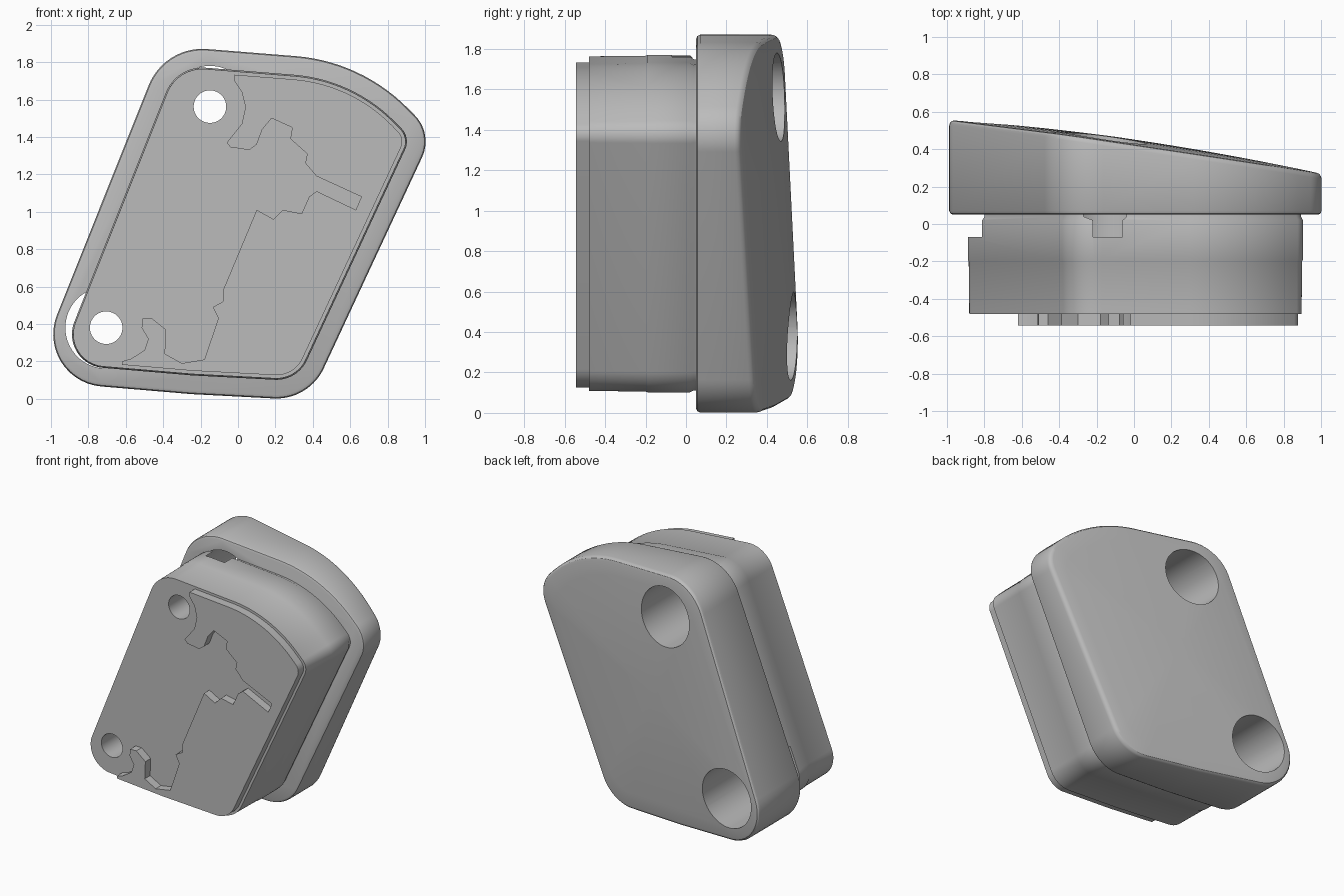
import bpy, bmesh, math
from mathutils import Vector

if "Cube" in bpy.data.objects:
    bpy.data.objects.remove(bpy.data.objects["Cube"])

grey = bpy.data.materials.new("plain_grey")
grey.use_nodes = True
grey.diffuse_color = (0.5, 0.5, 0.5, 1)
grey.node_tree.nodes["Principled BSDF"].inputs["Base Color"].default_value = (0.5, 0.5, 0.5, 1)

# Outer outline in x, z (clockwise from the top left): corner and rounding radius
CORNERS = [((-0.393, 1.888), 0.31), ((0.66, 1.804), 0.95), ((1.043, 1.417), 0.2),
           ((0.379, -0.008), 0.28), ((-0.25, 0.025), 0.5), ((-1.108, 0.098), 0.28)]
BOLTS = [(-0.15, 1.562), (-0.705, 0.38)]
STEPS = 14


def outline(inset=0.0):
    """Rounded outline, moved inwards by a constant distance."""
    points = []
    count = len(CORNERS)
    for i, (corner, radius) in enumerate(CORNERS):
        p = Vector(corner)
        to_prev = (Vector(CORNERS[i - 1][0]) - p).normalized()
        to_next = (Vector(CORNERS[(i + 1) % count][0]) - p).normalized()
        half = to_prev.angle(to_next) / 2
        centre = p + (to_prev + to_next).normalized() * radius / math.sin(half)
        start = p + to_prev * radius / math.tan(half) - centre
        sweep = math.pi - 2 * half
        r = radius - inset
        a0 = math.atan2(start.y, start.x)
        for k in range(STEPS + 1):
            a = a0 - sweep * k / STEPS
            points.append(centre + Vector((math.cos(a), math.sin(a))) * r)
    return points


def ring(points, depth):
    """Place outline points in space; depth is a number or a function of x, z."""
    return [Vector((p.x, depth(p.x, p.y) if callable(depth) else depth, p.y)) for p in points]


def loft(name, rings):
    """Skin a stack of equal rings and close both ends."""
    bm = bmesh.new()
    loops = [[bm.verts.new(co) for co in r] for r in rings]
    count = len(loops[0])
    for a, b in zip(loops, loops[1:]):
        for i in range(count):
            j = (i + 1) % count
            bm.faces.new((a[i], a[j], b[j], b[i]))
    bm.faces.new(loops[0])
    bm.faces.new(loops[-1][::-1])
    bmesh.ops.recalc_face_normals(bm, faces=bm.faces)
    mesh = bpy.data.meshes.new(name)
    bm.to_mesh(mesh)
    bm.free()
    mesh.materials.append(grey)
    obj = bpy.data.objects.new(name, mesh)
    bpy.context.collection.objects.link(obj)
    return obj


def activate(obj):
    bpy.ops.object.select_all(action="DESELECT")
    obj.select_set(True)
    bpy.context.view_layer.objects.active = obj


def combine(obj, cutter, operation):
    """Apply a boolean and discard the cutter."""
    cutter.hide_render = True
    activate(obj)
    mod = obj.modifiers.new("cut", "BOOLEAN")
    mod.operation = operation
    mod.solver = "EXACT"
    mod.object = cutter
    bpy.ops.object.modifier_apply(modifier=mod.name)
    bpy.data.objects.remove(cutter)


def circle(centre, radius, sides=64):
    angles = [math.tau * k / sides for k in range(sides)]
    return [Vector(centre) + Vector((math.cos(a), math.sin(a))) * radius for a in angles]


def drill(obj):
    """Stepped bolt holes: a wide bore from the back, a narrow one right through."""
    for bolt in BOLTS:
        wide, narrow = circle(bolt, 0.218), circle(bolt, 0.087)
        tool = loft("bolt_cutter", [ring(narrow, -1), ring(narrow, -0.07),
                                    ring(wide, -0.07), ring(wide, 1)])
        combine(obj, tool, "DIFFERENCE")


def smooth(obj, degrees=30):
    activate(obj)
    bpy.ops.object.shade_smooth_by_angle(angle=math.radians(degrees))


def back_slope(x, z):
    return 0.407 - 0.149 * x + 0.0094 * z


# Flange with rounded rims and a sloping, slightly crowned back
rings = [ring(outline(0.02), 0.05), ring(outline(0.006), 0.056), ring(outline(), 0.07)]
for inset, drop in ((0, 0.03), (0.004, 0.015), (0.014, 0.004), (0.03, 0)):
    rings.append(ring(outline(inset), lambda x, z: back_slope(x, z) - drop))
middle = Vector((-0.05, 0.95))
rim = outline(0.03)
for step in range(1, 10):
    t = 1 - step / 10
    crown = 0.035 * (1 - t * t)
    rings.append(ring([middle.lerp(p, t) for p in rim],
                      lambda x, z: min(back_slope(x, z) + crown, 0.55)))
flange = loft("flange", rings)
drill(flange)
smooth(flange)

# Body plug in front of the flange, with a fine seam and slight step
body = loft("body", [ring(outline(d), y) for d, y in
                     ((0.11, 0.06), (0.11, 0.04), (0.1, 0.02), (0.1, -0.19),
                      (0.104, -0.2), (0.107, -0.48))])
drill(body)
smooth(body)

# Raised front plate, trimmed along a stepped irregular edge
EDGE = [(-0.02, 1.9), (-0.02, 1.7), (0.02, 1.64), (0.04, 1.56), (0.02, 1.47), (-0.06, 1.37),
        (-0.04, 1.345), (0.06, 1.33), (0.1, 1.36), (0.13, 1.44), (0.18, 1.5), (0.29, 1.45),
        (0.28, 1.39), (0.37, 1.31), (0.36, 1.26), (0.42, 1.19), (0.66, 1.08), (0.63, 1.01),
        (0.42, 1.11), (0.38, 1.08), (0.34, 0.99), (0.24, 1.01), (0.19, 0.96), (0.1, 1.01),
        (-0.08, 0.58), (-0.08, 0.52), (-0.135, 0.49), (-0.105, 0.43), (-0.18, 0.21),
        (-0.3, 0.19), (-0.39, 0.24), (-0.385, 0.37), (-0.46, 0.43), (-0.51, 0.43),
        (-0.515, 0.38), (-0.48, 0.32), (-0.5, 0.26), (-0.57, 0.215), (-0.62, 0.2),
        (-0.62, -0.2), (1.3, -0.2), (1.3, 1.9)]
plate = loft("front_plate", [ring(outline(0.125), y) for y in (-0.47, -0.543)])
edge = [Vector(p) for p in EDGE]
combine(plate, loft("plate_trimmer", [ring(edge, y) for y in (-0.3, -0.7)]), "INTERSECT")
smooth(plate)
